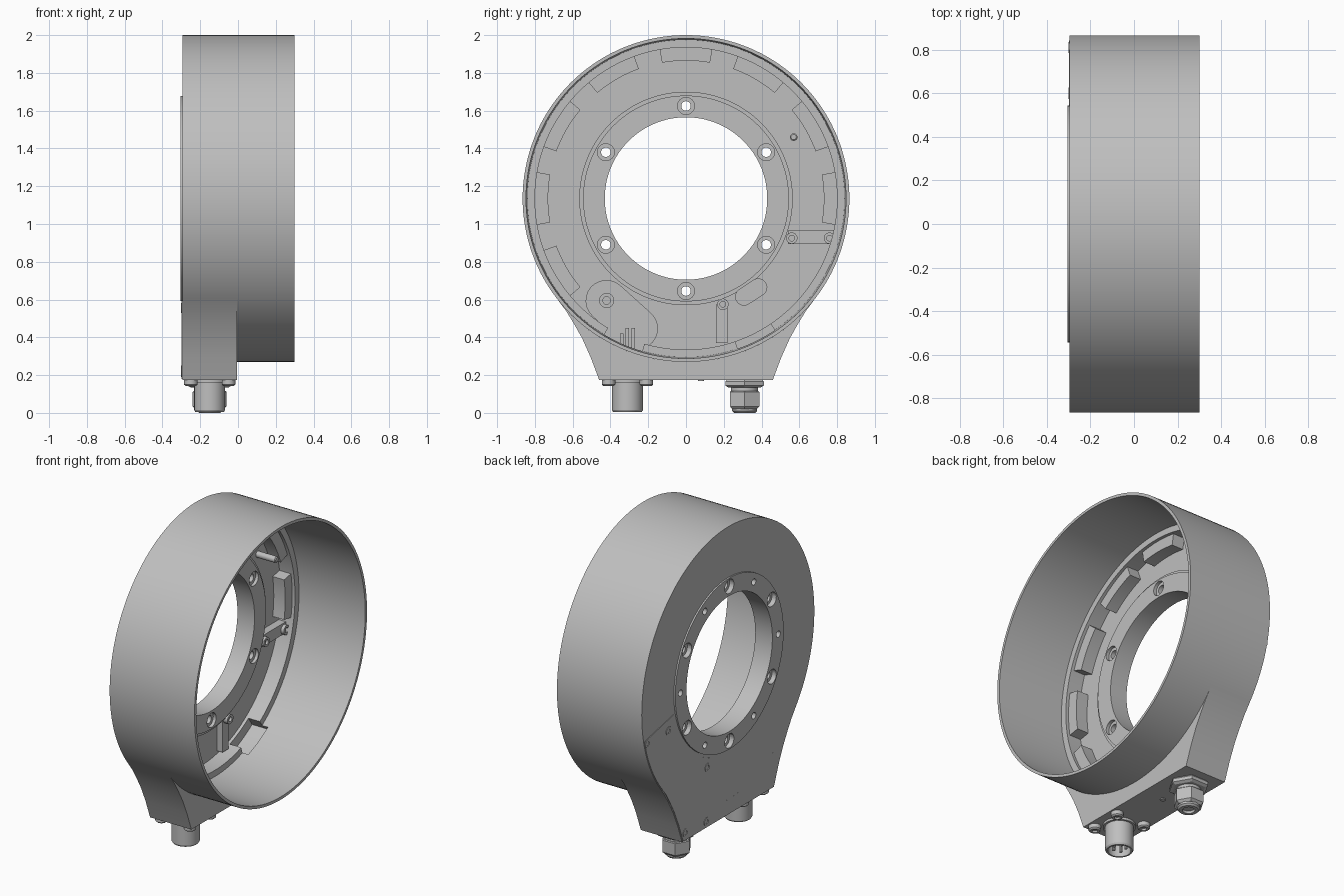
import bpy, bmesh
from math import sin, cos, pi, radians

cube = bpy.data.objects.get("Cube")
if cube:
    bpy.data.objects.remove(cube, do_unlink=True)

grey = bpy.data.materials.new("machined_grey")
grey.use_nodes = True
tone = (0.52, 0.52, 0.52, 1)
grey.diffuse_color = tone
grey.node_tree.nodes["Principled BSDF"].inputs["Base Color"].default_value = tone

CZ = 1.135      # height of the ring axis
R = 0.865       # outer radius
BACK = -0.295   # closed face
FLOOR = -0.26   # inner floor


def smooth(ob):
    bpy.ops.object.select_all(action='DESELECT')
    ob.select_set(True)
    bpy.context.view_layer.objects.active = ob
    bpy.ops.object.shade_smooth_by_angle(angle=radians(30))


def finish(name, bm):
    bmesh.ops.remove_doubles(bm, verts=bm.verts, dist=1e-5)
    bmesh.ops.recalc_face_normals(bm, faces=bm.faces)
    me = bpy.data.meshes.new(name)
    bm.to_mesh(me)
    bm.free()
    me.materials.append(grey)
    ob = bpy.data.objects.new(name, me)
    bpy.context.collection.objects.link(ob)
    return ob


def add_lathe(bm, profile, axis, a, b, segs=32, closed=False):
    """Revolve (along, radius) points round an x or z axis through (a, b)."""
    rings = []
    for i in range(segs):
        c, s = cos(2 * pi * i / segs), sin(2 * pi * i / segs)
        rings.append([bm.verts.new((t, a + r * c, b + r * s) if axis == 'x'
                                   else (a + r * c, b + r * s, t))
                      for t, r in profile])
    n = len(profile)
    for i in range(segs):
        p, q = rings[i], rings[(i + 1) % segs]
        for j in range(n if closed else n - 1):
            k = (j + 1) % n
            bm.faces.new((p[j], p[k], q[k], q[j]))


def add_prism(bm, yz, x0, x1):
    """Extrude an outline of (y, z) points along x."""
    lo = [bm.verts.new((x0, y, z)) for y, z in yz]
    hi = [bm.verts.new((x1, y, z)) for y, z in yz]
    bm.faces.new(lo)
    bm.faces.new(hi)
    for i in range(len(yz)):
        j = (i + 1) % len(yz)
        bm.faces.new((lo[i], lo[j], hi[j], hi[i]))


def lathe(name, *args, **kw):
    bm = bmesh.new()
    add_lathe(bm, *args, **kw)
    ob = finish(name, bm)
    smooth(ob)
    return ob


def prism(name, *args):
    bm = bmesh.new()
    add_prism(bm, *args)
    ob = finish(name, bm)
    smooth(ob)
    return ob


def polar(r, deg):
    return r * cos(radians(deg)), CZ + r * sin(radians(deg))


def arc(r, start, end, n=24):
    return [polar(r, start + (end - start) * i / n) for i in range(n + 1)]


def sector(r0, r1, start, end):
    return arc(r0, start, end, 8) + arc(r1, end, start, 8)


def stadium(y, z, half, r, deg):
    """Rounded slot outline."""
    pts = []
    for side in (0, 180):
        cy = y + half * cos(radians(deg + side))
        cz = z + half * sin(radians(deg + side))
        for i in range(13):
            t = radians(deg + side - 90 + 15 * i)
            pts.append((cy + r * cos(t), cz + r * sin(t)))
    return pts


def rect(y0, y1, z0, z1):
    return [(y0, z0), (y1, z0), (y1, z1), (y0, z1)]


# Housing: thin outer wall, stepped ledge, floor and central flange
housing = lathe("housing", [
    (BACK, R), (0.30, R), (0.30, 0.847), (-0.16, 0.84), (-0.16, 0.80),
    (FLOOR, 0.80), (FLOOR, 0.565), (-0.2, 0.565), (-0.2, 0.545),
    (-0.185, 0.545), (-0.185, 0.43), (-0.305, 0.43), (-0.305, 0.543),
    (BACK, 0.543)], 'x', 0, CZ, segs=144, closed=True)

# Flange holes, slot and cable openings
bm = bmesh.new()
for k in range(6):
    y, z = polar(0.49, 30 + 60 * k)
    add_lathe(bm, [(-0.35, 0), (-0.35, 0.045), (-0.275, 0.045), (-0.275, 0.025),
                   (-0.205, 0.025), (-0.205, 0.045), (-0.15, 0.045), (-0.15, 0)],
              'x', y, z)
    y, z = polar(0.49, 60 * k)
    add_lathe(bm, [(-0.35, 0), (-0.35, 0.02), (-0.25, 0.02), (-0.25, 0)], 'x', y, z, 20)
add_prism(bm, stadium(0.345, 0.64, 0.045, 0.045, 33), -0.285, -0.1)
for start in (-71, -121):
    add_prism(bm, sector(0.78, 0.9, start, start + 15), -0.24, -0.12)
cutter = finish("hole_cutter", bm)
cutter.hide_render = True
mod = housing.modifiers.new("holes", 'BOOLEAN')
mod.operation = 'DIFFERENCE'
mod.solver = 'EXACT'
mod.object = cutter
bpy.context.view_layer.objects.active = housing
bpy.ops.object.modifier_apply(modifier=mod.name)
bpy.data.objects.remove(cutter, do_unlink=True)
smooth(housing)

# Foot: flared block that fits under the ring
flare = [(0.635, 0.54), (0.595, 0.475), (0.55, 0.395), (0.505, 0.295), (0.46, 0.175)]
prism("foot", arc(R, -141.8, -38.2, 41) + flare
      + [(-y, z) for y, z in reversed(flare)], BACK, -0.005)

# Rear access cover with screws
prism("rear_cover", [(0.17, 0.18)] + [(y - 0.006, z + 0.005) for y, z in reversed(flare)]
      + arc(0.86, -37, -12) + arc(0.56, -12, -72), BACK - 0.003, BACK + 0.005)
for y, z in [(0.81, 0.935), (0.6, 0.935), (0.21, 0.555), (0.43, 0.225), (0.22, 0.215)]:
    lathe("cover_screw", [(BACK, 0.026), (-0.301, 0.026), (-0.301, 0.014),
                          (-0.297, 0.012), (-0.297, 0)], 'x', y, z, 20)

# Raised pads between floor and ledge
for k in range(12):
    if k not in (8, 9, 10, 11):
        prism("wall_pad", sector(0.73, 0.802, 30 * k - 10, 30 * k + 10), FLOOR - 0.005, -0.18)

# Inner mounting details
prism("sensor_pad", stadium(-0.34, 0.52, 0.11, 0.11, -42), FLOOR - 0.005, -0.235)
prism("bracket", rect(0.54, 0.78, 0.895, 0.965), FLOOR - 0.005, -0.21)
prism("cable_rib", rect(0.16, 0.22, 0.37, 0.575), FLOOR - 0.005, -0.22)
for y, z, r, x in [(-0.42, 0.595, 0.04, -0.2), (0.56, 0.925, 0.03, -0.19),
                   (0.76, 0.925, 0.03, -0.19), (0.195, 0.575, 0.03, -0.19)]:
    lathe("inner_screw", [(FLOOR, r), (x, r), (x, r / 2), (x - 0.015, r / 2), (x - 0.015, 0)],
          'x', y, z, 24)
lathe("locating_pin", [(FLOOR, 0.02), (-0.13, 0.02), (-0.125, 0.014), (-0.125, 0)],
      'x', 0.57, 1.46, 20)
for y, top in [(-0.34, 0.42), (-0.31, 0.45), (-0.28, 0.45)]:
    prism("contact_pin", rect(y - 0.009, y + 0.009, 0.3, top), -0.2, -0.18)

# Plug connector with mounting screws and contacts
PX, PY = -0.15, 0.31
lathe("plug_connector", [(0.18, 0), (0.18, 0.095), (0.16, 0.095), (0.16, 0.082), (0.015, 0.082),
                         (0.005, 0.076), (0.005, 0.066), (0.08, 0.066), (0.08, 0)],
      'z', PX, -PY, 48)
for dx in (-0.1, 0.1):
    for dy in (-0.1, 0.1):
        lathe("connector_screw", [(0.18, 0.036), (0.15, 0.036), (0.143, 0.028), (0.143, 0.016),
                                  (0.155, 0.016), (0.155, 0)], 'z', PX + dx, dy - PY, 24)
for k in range(5):
    t = 2 * pi * k / 5
    lathe("plug_contact", [(0.09, 0.009), (0.02, 0.009), (0.015, 0)], 'z',
          PX + 0.038 * cos(t), 0.038 * sin(t) - PY, 10)

# Cable gland: hex nut, neck, hex cap with rounded opening
lathe("gland_nut", [(0.18, 0), (0.18, 0.105), (0.165, 0.118), (0.145, 0.118), (0.135, 0.1),
                    (0.135, 0)], 'z', PX, PY, 6)
lathe("gland_neck", [(0.14, 0.072), (0.1, 0.072)], 'z', PX, PY, 32)
lathe("gland_cap", [(0.115, 0), (0.115, 0.085), (0.11, 0.09), (0.035, 0.09), (0.02, 0.074),
                    (0.02, 0)], 'z', PX, PY, 6)
lathe("gland_mouth", [(0.05, 0.07), (0.01, 0.066), (0, 0.056), (0, 0.036), (0.015, 0.034),
                      (0.015, 0)], 'z', PX, PY, 32)

# Small vent plug under the foot
lathe("vent_plug", [(0.18, 0.016), (0.17, 0.016), (0.17, 0)], 'z', PX, 0.08, 16)
